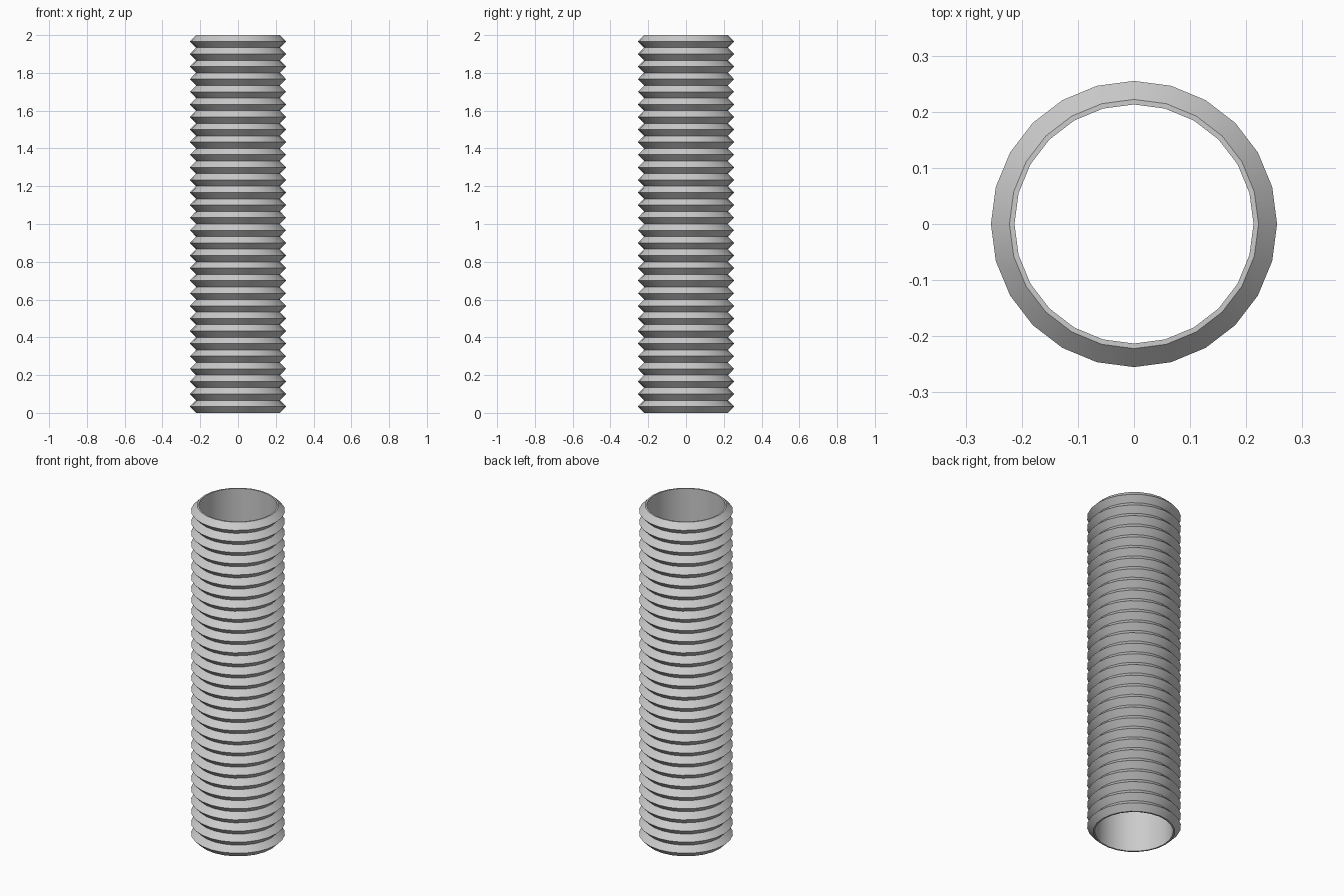
import bpy
import bmesh
import math

cube = bpy.data.objects.get("Cube")
if cube:
    bpy.data.objects.remove(cube, do_unlink=True)

SIDES = 24
RIDGES = 30
HEIGHT = 2.0
CREST, VALLEY, BORE = 0.255, 0.222, 0.213

# Plain light grey
grey = bpy.data.materials.new("light_grey")
grey.use_nodes = True
colour = (0.6, 0.6, 0.6, 1)
grey.diffuse_color = colour
grey.node_tree.nodes["Principled BSDF"].inputs["Base Color"].default_value = colour

# Closed wall profile: zigzag outside, straight bore inside
step = HEIGHT / RIDGES / 2
profile = [(CREST if i % 2 else VALLEY, i * step) for i in range(2 * RIDGES + 1)]
profile += [(BORE, HEIGHT), (BORE, 0)]

# Revolve the profile around z
bm = bmesh.new()
rings = []
for s in range(SIDES):
    a = 2 * math.pi * s / SIDES
    rings.append([bm.verts.new((r * math.cos(a), r * math.sin(a), z)) for r, z in profile])
n = len(profile)
for s in range(SIDES):
    here, there = rings[s], rings[(s + 1) % SIDES]
    for i in range(n):
        j = (i + 1) % n
        bm.faces.new((here[i], there[i], there[j], here[j]))
bmesh.ops.recalc_face_normals(bm, faces=bm.faces)
mesh = bpy.data.meshes.new("corrugated_tube")
bm.to_mesh(mesh)
bm.free()
mesh.materials.append(grey)

tube = bpy.data.objects.new("corrugated_tube", mesh)
bpy.context.collection.objects.link(tube)
bpy.ops.object.select_all(action="DESELECT")
tube.select_set(True)
bpy.context.view_layer.objects.active = tube
bpy.ops.object.shade_smooth_by_angle(angle=math.radians(30))
